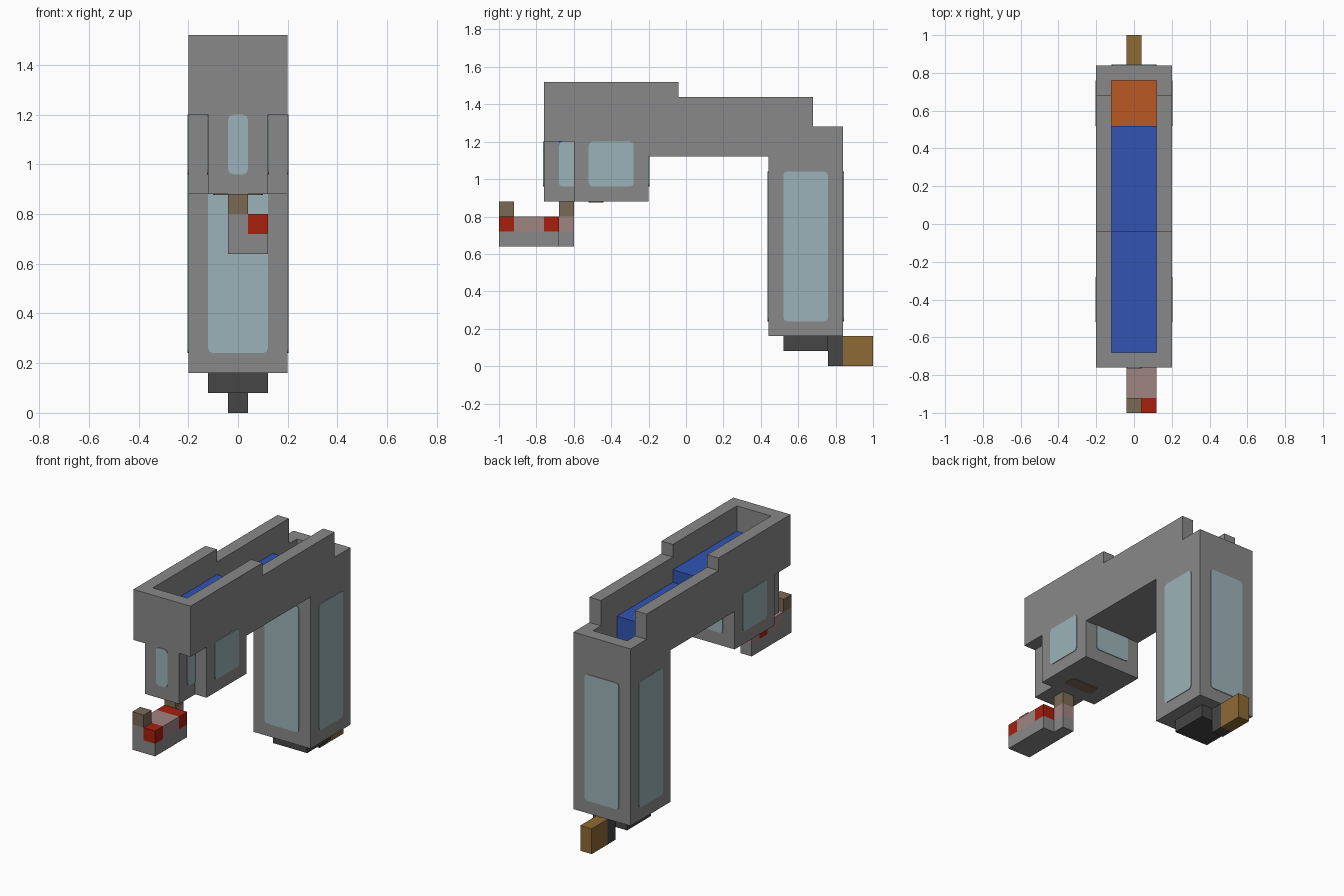
import bpy
import bmesh
from mathutils import Vector

cube = bpy.data.objects.get("Cube")
if cube:
    bpy.data.objects.remove(cube, do_unlink=True)


def material(name, r, g, b):
    mat = bpy.data.materials.new(name)
    mat.use_nodes = True
    mat.diffuse_color = (r, g, b, 1)
    mat.node_tree.nodes["Principled BSDF"].inputs["Base Color"].default_value = (r, g, b, 1)
    return mat


grey = material("stone grey", 0.25, 0.25, 0.25)
glass = material("pale glass", 0.33, 0.45, 0.48)
blue = material("deep blue", 0.032, 0.091, 0.456)
orange = material("burnt orange", 0.50, 0.098, 0.017)
red = material("bright red", 0.39, 0.014, 0.004)
pink = material("dusty pink", 0.35, 0.235, 0.223)
umber = material("dull umber", 0.195, 0.144, 0.091)
tan = material("golden tan", 0.27, 0.144, 0.034)
dark = material("charcoal", 0.061, 0.061, 0.061)


def finish(name, bm, mat):
    bmesh.ops.recalc_face_normals(bm, faces=bm.faces)
    mesh = bpy.data.meshes.new(name)
    bm.to_mesh(mesh)
    bm.free()
    mesh.materials.append(mat)
    obj = bpy.data.objects.new(name, mesh)
    bpy.context.collection.objects.link(obj)
    return obj


def box(name, xs, ys, zs, mat, round_axis=None, radius=0.02):
    """Box between bounds; optionally round the edges running along one axis."""
    bm = bmesh.new()
    bmesh.ops.create_cube(bm, size=1)
    for v in bm.verts:
        v.co = Vector([(lo + hi) / 2 + c * (hi - lo)
                       for c, (lo, hi) in zip(v.co, (xs, ys, zs))])
    if round_axis is not None:
        edges = [e for e in bm.edges
                 if abs((e.verts[0].co - e.verts[1].co).normalized()[round_axis]) > 0.9]
        bmesh.ops.bevel(bm, geom=edges, offset=radius, segments=2,
                        profile=0.5, affect='EDGES')
    return finish(name, bm, mat)


def extrude(name, profile, half_width, mat):
    """Side profile of (y, z) points extruded symmetrically across x."""
    bm = bmesh.new()
    face = bm.faces.new([bm.verts.new((-half_width, y, z)) for y, z in profile])
    new = bmesh.ops.extrude_face_region(bm, geom=[face])["geom"]
    bmesh.ops.translate(bm, vec=(2 * half_width, 0, 0),
                        verts=[g for g in new if isinstance(g, bmesh.types.BMVert)])
    return finish(name, bm, mat)


def around(value, thin=0.004):
    return (value - thin, value + thin)


# Main housing: stepped bridge with a rear leg and a front head
body = extrude("housing", [
    (-0.76, 1.2), (-0.6, 1.2), (-0.6, 0.88), (-0.2, 0.88), (-0.2, 1.12),
    (0.44, 1.12), (0.44, 0.16), (0.84, 0.16), (0.84, 1.28), (0.68, 1.28),
    (0.68, 1.44), (-0.04, 1.44), (-0.04, 1.52), (-0.76, 1.52)], 0.2, grey)

# Open trough along the top
cutter = extrude("trough_cutter", [
    (-0.68, 1.14), (0.52, 1.14), (0.52, 1.12), (0.76, 1.12),
    (0.76, 1.6), (-0.68, 1.6)], 0.12, grey)
cutter.hide_render = True
cutter.hide_viewport = True
cut = body.modifiers.new("trough", 'BOOLEAN')
cut.operation = 'DIFFERENCE'
cut.solver = 'EXACT'
cut.object = cutter

# Filling of the trough
extrude("blue_filling", [
    (-0.68, 1.14), (0.52, 1.14), (0.52, 1.28), (-0.04, 1.28),
    (-0.04, 1.36), (-0.68, 1.36)], 0.12, blue)
box("orange_floor", (-0.12, 0.12), (0.52, 0.76), (1.12, 1.128), orange)

# Nose at the front of the head
box("nose", (-0.12, 0.12), (-0.76, -0.6), (0.88, 1.2), grey)

# Glass panels
box("nose_front_glass", (-0.04, 0.04), around(-0.76), (0.96, 1.2), glass, 1)
box("head_back_glass", (-0.12, 0.12), around(-0.2), (0.96, 1.2), glass, 1)
for label, y in (("front", 0.44), ("back", 0.84)):
    box(f"leg_{label}_glass", (-0.12, 0.12), around(y), (0.24, 1.04), glass, 1)
for label, side in (("left", 1), ("right", -1)):
    box(f"nose_{label}_glass", around(side * 0.12), (-0.68, -0.57), (0.96, 1.2), glass, 0)
    box(f"head_{label}_glass", around(side * 0.2), (-0.52, -0.28), (0.96, 1.2), glass, 0)
    box(f"leg_{label}_glass", around(side * 0.2), (0.52, 0.76), (0.24, 1.04), glass, 0)

# Slot under the head
box("head_slot", (-0.1, 0.1), (-0.52, -0.44), around(0.88), umber, 2)

# Hanging arm under the nose
inner, outer, full = (-0.04, 0.04), (0.04, 0.12), (-0.04, 0.12)
base, middle, top = (0.64, 0.72), (0.72, 0.8), (0.8, 0.88)
tip, post = (-1, -0.92), (-0.68, -0.6)
box("arm_base", full, (-1, -0.68), base, grey)
box("arm_deck", full, (-0.92, -0.76), middle, pink)
box("arm_red_band", full, (-0.76, -0.68), middle, red)
box("arm_red_tip", outer, tip, middle, red)
box("arm_grey_tip", inner, tip, middle, grey)
box("arm_knob", inner, tip, top, umber)
for label, zs, mat in (("lower", base, grey), ("middle", middle, pink), ("upper", top, umber)):
    box(f"post_{label}", inner, post, zs, mat)

# Foot under the leg
box("foot_plate", (-0.12, 0.12), (0.52, 0.76), (0.08, 0.16), dark)
box("foot_joint", inner, (0.76, 0.84), (0, 0.16), dark)
box("foot_heel", inner, (0.84, 1), (0, 0.16), tan)
